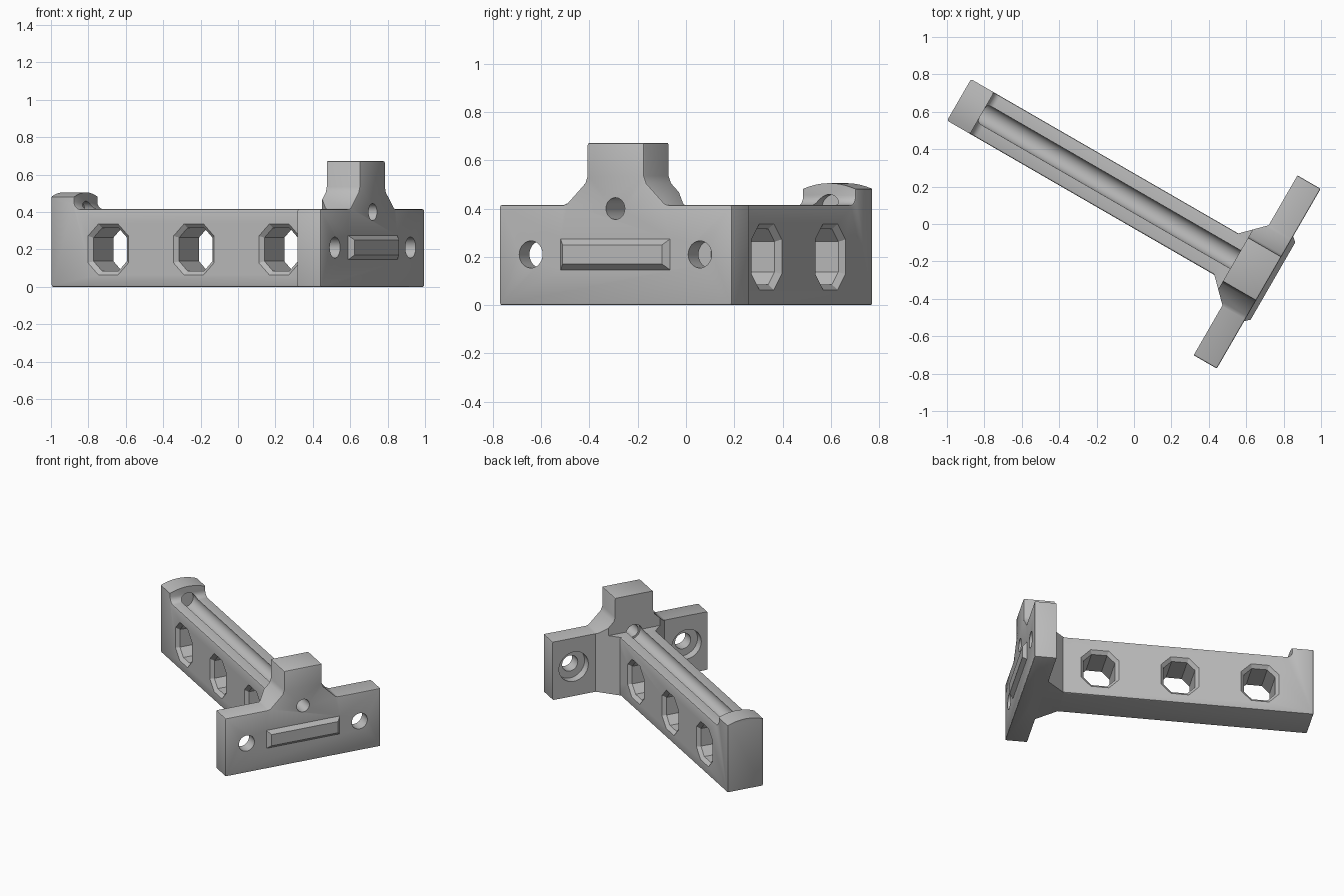
import bpy, bmesh, math
from math import cos, sin, pi, radians

if "Cube" in bpy.data.objects:
    bpy.data.objects.remove(bpy.data.objects["Cube"], do_unlink=True)

gray = bpy.data.materials.new("light_gray")
gray.use_nodes = True
gray.diffuse_color = (0.5, 0.5, 0.5, 1)
gray.node_tree.nodes["Principled BSDF"].inputs["Base Color"].default_value = (0.5, 0.5, 0.5, 1)


def activate(ob):
    bpy.ops.object.select_all(action='DESELECT')
    ob.select_set(True)
    bpy.context.view_layer.objects.active = ob


def loft(name, rings):
    """Closed solid through rings of equal point count."""
    bm = bmesh.new()
    loops = [[bm.verts.new(p) for p in r] for r in rings]
    n = len(loops[0])
    for a, b in zip(loops, loops[1:]):
        for i in range(n):
            j = (i + 1) % n
            bm.faces.new((a[i], a[j], b[j], b[i]))
    bm.faces.new(loops[0])
    bm.faces.new(loops[-1])
    bmesh.ops.recalc_face_normals(bm, faces=bm.faces[:])
    me = bpy.data.meshes.new(name)
    bm.to_mesh(me)
    bm.free()
    me.materials.append(gray)
    ob = bpy.data.objects.new(name, me)
    bpy.context.collection.objects.link(ob)
    return ob


def along_x(name, pts, x0, x1):
    return loft(name, [[(x, y, z) for y, z in pts] for x in (x0, x1)])


def along_y(name, pts, y0, y1):
    return loft(name, [[(x, y, z) for x, z in pts] for y in (y0, y1)])


def along_z(name, pts, z0, z1):
    return loft(name, [[(x, y, z) for x, y in pts] for z in (z0, z1)])


def circle(cy, cz, r, n=40):
    return [(cy + r * cos(2 * pi * i / n), cz + r * sin(2 * pi * i / n)) for i in range(n)]


def mirrored(half):
    return half + [(-a, b) for a, b in reversed(half)]


def rect(a, b, c, d):
    return [(a, c), (b, c), (b, d), (a, d)]


def soften(ob, width):
    m = ob.modifiers.new("soft_edges", 'BEVEL')
    m.width, m.segments, m.angle_limit = width, 2, radians(40)
    activate(ob)
    bpy.ops.object.modifier_apply(modifier=m.name)


def combine(ob, tool, operation):
    m = ob.modifiers.new("combine", 'BOOLEAN')
    m.operation, m.object, m.solver = operation, tool, 'EXACT'
    activate(ob)
    bpy.ops.object.modifier_apply(modifier=m.name)
    bpy.data.objects.remove(tool, do_unlink=True)


TOP = 0.415          # height of arm and plate
HALF = 0.128         # half width of arm
OUT, IN, BACK = -0.77, -0.627, -0.565   # plate outer face, inner face, tower back

# Mounting plate with flared tower
plate = along_x("mounting_bracket", mirrored([
    (0.555, 0), (0.555, TOP), (0.25, TOP), (0.232, 0.422),
    (0.147, 0.505), (0.136, 0.535), (0.136, 0.672)]), OUT, -0.49)
soften(plate, 0.008)

# Plan outline: plate plus gussets narrowing into the arm
side = [(-0.9, 0.7), (IN, 0.7), (IN, 0.247), (-0.5, 0.12)]
plan = side + [(x, -y) for x, y in reversed(side)]
combine(plate, along_z("plan_tool", plan, -0.1, 0.9), 'INTERSECT')
combine(plate, along_y("tower_back_tool", rect(BACK, 0, TOP, 0.9), -0.8, 0.8), 'DIFFERENCE')

# Arm with filleted end lip
fillet = [(0.96 + 0.04 * cos(a), 0.455 + 0.04 * sin(a))
          for a in (-pi / 2 * i / 6 for i in range(7))]
arm = along_y("arm", [(-0.7, 0), (1.142, 0), (1.142, 0.53), (1.0, 0.53)]
              + fillet + [(-0.7, TOP)], -HALF, HALF)
soften(arm, 0.009)

# Arched top of the lip
arch = [(y, 0.505 - 0.025 * (y / HALF) ** 2) for y in (0.15 - 0.3 * i / 20 for i in range(21))]
combine(arm, along_x("arch_tool", [(-0.15, -0.1), (0.15, -0.1)] + arch, -1, 1.3), 'INTERSECT')


# Octagonal windows with chamfered rims
def octagon(cx, y, grow):
    w, h, c = 0.103 + grow, 0.115 + grow, 0.052 + grow * 0.6
    pts = [(w, c - h), (w, h - c), (w - c, h), (c - w, h),
           (-w, h - c), (-w, c - h), (c - w, -h), (w - c, -h)]
    return [(cx + a, y, 0.2 + b) for a, b in pts]


for cx in (-0.266, 0.261, 0.789):
    combine(arm, loft("window_tool", [octagon(cx, y, g) for y, g in (
        (-0.15, 0.044), (-0.106, 0), (0.106, 0), (0.15, 0.044))]), 'DIFFERENCE')

combine(plate, arm, 'UNION')

# Raised chamfered key on the outer face
combine(plate, loft("key", [
    [(x, y, 0.21 + z) for y, z in rect(-w, w, -h, h)]
    for x, w, h in ((-0.74, 0.262, 0.064), (OUT, 0.262, 0.064), (-0.796, 0.238, 0.04))]), 'UNION')

# Rod groove along the arm and bore through the tower
combine(plate, along_x("groove_tool", circle(0, 0.4, 0.058), -0.6, 1.04), 'DIFFERENCE')
combine(plate, along_x("bore_tool", circle(0, 0.4, 0.045), -0.9, -0.55), 'DIFFERENCE')

# Counterbored screw holes
for y in (-0.404, 0.404):
    combine(plate, along_x("hole_tool", circle(y, 0.21, 0.056), -0.9, -0.5), 'DIFFERENCE')
    combine(plate, along_x("counterbore_tool", circle(y, 0.21, 0.105), -0.685, -0.5), 'DIFFERENCE')

# Turn into place and shade
plate.rotation_euler.z = radians(150)
plate.location = (0.0535, 0.0927, 0)
activate(plate)
bpy.ops.object.transform_apply(location=True, rotation=True, scale=True)
bpy.ops.object.shade_smooth_by_angle(angle=radians(30))
